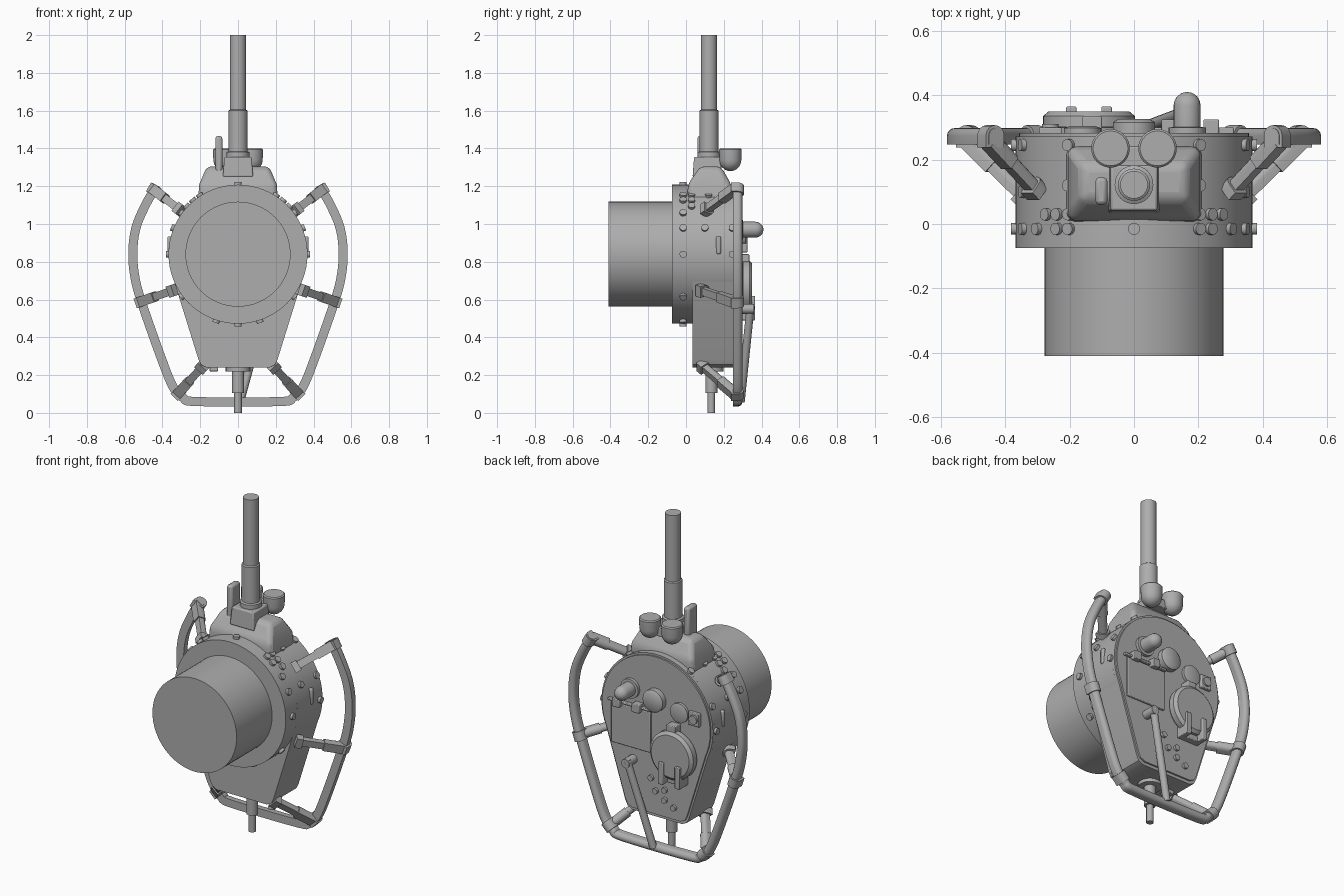
import bpy, bmesh, math
from mathutils import Vector

if "Cube" in bpy.data.objects:
    bpy.data.objects.remove(bpy.data.objects["Cube"])

grey = bpy.data.materials.new("plain grey")
grey.use_nodes = True
grey.diffuse_color = (0.42, 0.42, 0.42, 1)
grey.node_tree.nodes["Principled BSDF"].inputs["Base Color"].default_value = (0.42, 0.42, 0.42, 1)

CZ = 0.84        # height of the drum axis
BACK = 0.282     # y of the rear face
Y = Vector((0, 1, 0))


def finish(name, bm, bevel=0, segments=2):
    bmesh.ops.recalc_face_normals(bm, faces=bm.faces)
    me = bpy.data.meshes.new(name)
    bm.to_mesh(me)
    bm.free()
    me.materials.append(grey)
    ob = bpy.data.objects.new(name, me)
    bpy.context.collection.objects.link(ob)
    if bevel:
        mod = ob.modifiers.new("Bevel", "BEVEL")
        mod.width, mod.segments = bevel, segments
    bpy.ops.object.select_all(action="DESELECT")
    bpy.context.view_layer.objects.active = ob
    ob.select_set(True)
    bpy.ops.object.shade_smooth_by_angle(angle=math.radians(35))
    return ob


def rings(name, loops, bevel=0, segments=2):
    """Skin a list of equal-length vertex loops and cap both ends."""
    bm = bmesh.new()
    vs = [[bm.verts.new(p) for p in loop] for loop in loops]
    n = len(vs[0])
    for a, b in zip(vs, vs[1:]):
        for i in range(n):
            bm.faces.new((a[i], a[(i + 1) % n], b[(i + 1) % n], b[i]))
    bm.faces.new(vs[0])
    bm.faces.new(vs[-1])
    return finish(name, bm, bevel, segments)


def turned(name, start, axis, profile, n=24):
    """Solid of revolution; profile is (distance along axis, radius)."""
    start, axis = Vector(start), Vector(axis).normalized()
    u = axis.orthogonal().normalized()
    v = axis.cross(u)
    ang = [2 * math.pi * i / n for i in range(n)]
    return rings(name, [[start + axis * d + (u * math.cos(a) + v * math.sin(a)) * r
                         for a in ang] for d, r in profile])


def dome(r, length):
    """Profile of a rod with a rounded far end."""
    arc = [math.radians(a) for a in (0, 20, 40, 60, 75, 87)]
    return [(0, r)] + [(length - r + r * math.sin(a), r * math.cos(a)) for a in arc]


def box(name, lo, hi, bevel=0.004, top=1.0):
    """Box between two corners; top scales the upper face."""
    lo, hi = Vector(lo), Vector(hi)
    c = (lo + hi) / 2
    h = (hi - lo) / 2
    corner = ((-1, -1), (1, -1), (1, 1), (-1, 1))
    return rings(name, [[(c.x + sx * h.x * s, c.y + sy * h.y * s, z) for sx, sy in corner]
                        for z, s in ((lo.z, 1), (hi.z, top))], bevel)


def rail(name, path, r):
    """Sweep a section that is flat in front and round behind."""
    path = [Vector(p) for p in path]
    prof = [(-r, -1.1 * r), (r, -1.1 * r)]
    prof += [(r * math.cos(a), r * math.sin(a)) for a in (math.pi * i / 8 for i in range(9))]
    loops = []
    for i, p in enumerate(path):
        t = (path[min(i + 1, len(path) - 1)] - path[max(i - 1, 0)]).normalized()
        side = t.cross(Y).normalized()
        back = side.cross(t)
        loops.append([p + side * a + back * b for a, b in prof])
    return rings(name, loops)


def spline(pts, steps=5):
    out = []
    for i in range(len(pts) - 1):
        a, b, c, d = (Vector(pts[max(0, min(k, len(pts) - 1))]) for k in range(i - 1, i + 3))
        for s in range(steps):
            t = s / steps
            out.append(0.5 * (2 * b + (c - a) * t + (2 * a - 5 * b + 4 * c - d) * t ** 2
                              + (3 * b - a - 3 * c + d) * t ** 3))
    return out + [Vector(pts[-1])]


# Lens barrel and drum
turned("lens_barrel", (0, -0.41, CZ), Y, [(0, 0.278), (0.36, 0.278)], 64)
turned("drum", (0, -0.075, CZ), Y, [(0, 0.368), (0.33, 0.368)], 64)

# Rear body: round above, tapering to a narrow chamfered foot
arc = [math.radians(-24 + 228 * i / 40) for i in range(41)]
outline = [(0.368 * math.cos(a), CZ + 0.368 * math.sin(a)) for a in arc]
outline += [(-0.21, 0.285), (-0.195, 0.255), (-0.165, 0.24), (0.165, 0.24), (0.195, 0.255), (0.21, 0.285)]
rings("rear_body", [[(x, y, z) for x, z in outline] for y in (0.035, BACK - 0.01)])
rings("rear_plate", [[(x * 0.97, y, CZ + (z - CZ) * 0.97) for x, z in outline] for y in (0.25, BACK)])

# Raised housing on top of the drum
rings("top_housing", [[(sx * w, y, z) for sx, y in ((-1, y0), (1, y0), (1, y1), (-1, y1))]
                      for z, w, y0, y1 in ((1.08, 0.215, 0.005, 0.24), (1.21, 0.205, 0.01, 0.24),
                                           (1.305, 0.165, 0.075, 0.185))], 0.025, 3)
box("mast_pedestal", (-0.08, 0.035, 1.25), (0.08, 0.19, 1.355), 0.006, 0.9)
turned("mast", (0, 0.122, 1.33), (0, 0, 1),
       [(0, 0.06), (0.05, 0.06), (0.055, 0.05), (0.27, 0.05), (0.275, 0.043), (0.67, 0.043)], 32)
box("side_blade", (-0.12, 0.06, 1.24), (-0.083, 0.145, 1.465), 0.012)
box("cup_bracket", (-0.07, 0.16, 1.3), (0.07, 0.24, 1.35))
for side, s in (("left", 1), ("right", -1)):
    turned(side + "_cup", (s * 0.073, 0.235, 1.4), (0, 0, -1),
           [(0, 0.054), (0.006, 0.06)] + dome(0.058, 0.12)[1:], 28)

# Guard rail around the rear
GY = 0.274
half = [(0.43, GY, 1.205), (0.49, GY, 1.1), (0.54, GY, 0.98), (0.557, GY, 0.85), (0.546, GY, 0.72),
        (0.51, GY, 0.585), (0.41, GY, 0.3), (0.345, GY, 0.14), (0.29, GY, 0.08), (0.22, GY, 0.06)]
rail("guard_rail", spline(half + [(-x, y, z) for x, y, z in reversed(half)]), 0.024)

# Struts with sleeves, feet and clamps, mirrored
struts = {"upper": ((0.445, 0.262, 1.18), (0.295, 0.1, 1.065), (0.5, 0, -0.85)),
          "middle": ((0.513, 0.262, 0.59), (0.325, 0.075, 0.655), (-0.33, 0, -0.94)),
          "lower": ((0.315, 0.262, 0.105), (0.175, 0.08, 0.26), (-0.7, 0, -0.7))}
for side, s in (("left", 1), ("right", -1)):
    for name, (a, b, t) in struts.items():
        a, b, t = (Vector((v[0] * s, v[1], v[2])) for v in (a, b, t))
        label = side + "_" + name
        rail(label + "_strut", (a, b), 0.021)
        rail(label + "_sleeve", (a, a.lerp(b, 0.42)), 0.027)
        rail(label + "_foot", (a.lerp(b, 0.86), b), 0.031)
        p = Vector((a.x, GY, a.z))
        rail(label + "_clamp", (p - t * 0.027, p + t * 0.027), 0.033)

# Bolts around the drum: (y, angles on the left half)
rows = ((-0.015, (0, 22, 36, 50, 57, -37, -72)), (0.03, (43, 50, 57)),
        (0.1, (22,)), (0.12, (57,)), (0.245, (0, 22, 57)))
for y, angles in rows:
    for deg in angles:
        for s in (1, -1):
            d = Vector((s * math.cos(math.radians(deg)), 0, math.sin(math.radians(deg))))
            turned("drum_bolt", Vector((0, y, CZ)) + d * 0.36, d, [(0, 0.019), (0.022, 0.019)], 12)
for z in (-1, 1):
    turned("centre_bolt", (0, -0.015, CZ + z * 0.36), (0, 0, z), [(0, 0.019), (0.022, 0.019)], 12)
for s in (-1, 1):
    box("side_slot", (s * 0.362 - 0.012, 0.16, 0.84), (s * 0.362 + 0.012, 0.185, 0.935), 0.008)

# Pipe under the body
turned("drain_pipe", (0, 0.134, 0.25), (0, 0, -1),
       [(0, 0.065), (0.03, 0.065), (0.031, 0.032), (0.145, 0.032), (0.146, 0.02), (0.25, 0.02)])
box("foot_tab", (-0.15, 0.1, 0.22), (-0.105, 0.16, 0.25))

# Rear controls: knob and round caps
turned("rear_knob", (0.165, 0.27, 0.97), Y, [(0, 0.058), (0.03, 0.058)] + [(d + 0.031, r) for d, r in dome(0.042, 0.109)])
turned("centre_cap", (0, 0.27, 0.945), Y, [(0, 0.066), (0.045, 0.066), (0.056, 0.05)], 32)
turned("small_dial", (-0.16, 0.27, 0.91), Y, [(0, 0.058), (0.028, 0.058), (0.034, 0.04)], 32)
turned("edge_button", (-0.26, 0.27, 0.9), Y, [(0, 0.026), (0.04, 0.026)], 16)
box("edge_bracket", (-0.295, 0.27, 0.86), (-0.225, 0.3, 0.94))
turned("round_hatch", (-0.14, 0.27, 0.665), Y,
       [(0, 0.125), (0.03, 0.125), (0.031, 0.143), (0.065, 0.143), (0.08, 0.125)], 40)
box("hatch_tab", (-0.16, 0.27, 0.79), (-0.1, 0.335, 0.84))
for x in (-0.195, -0.085):
    box("hatch_latch", (x - 0.016, 0.28, 0.49), (x + 0.016, 0.365, 0.62))
box("latch_base", (-0.21, 0.27, 0.49), (-0.07, 0.32, 0.525))

# Rear access panel with hinges
box("access_panel", (0.03, 0.27, 0.62), (0.29, 0.294, 0.86))
box("hinge_strip", (0.02, 0.27, 0.866), (0.31, 0.3, 0.88))
for x in (0.11, 0.24):
    box("panel_hinge", (x - 0.024, 0.27, 0.85), (x + 0.024, 0.325, 0.9))

# Slanted rear brace joining the rail
turned("brace_pivot", (0.15, 0.27, 0.55), Y, [(0, 0.026), (0.09, 0.026)], 16)
top, low = Vector((0.15, 0.342, 0.565)), Vector((0.012, 0.29, 0.06))
turned("rear_brace", top, low - top, [(0, 0.021), ((low - top).length, 0.021)], 16)
for x, z in ((-0.06, 0.42), (-0.06, 0.36), (0.0, 0.4), (0.03, 0.47), (-0.12, 0.33)):
    turned("rear_bolt", (x, 0.27, z), Y, [(0, 0.017), (0.027, 0.017)], 12)
